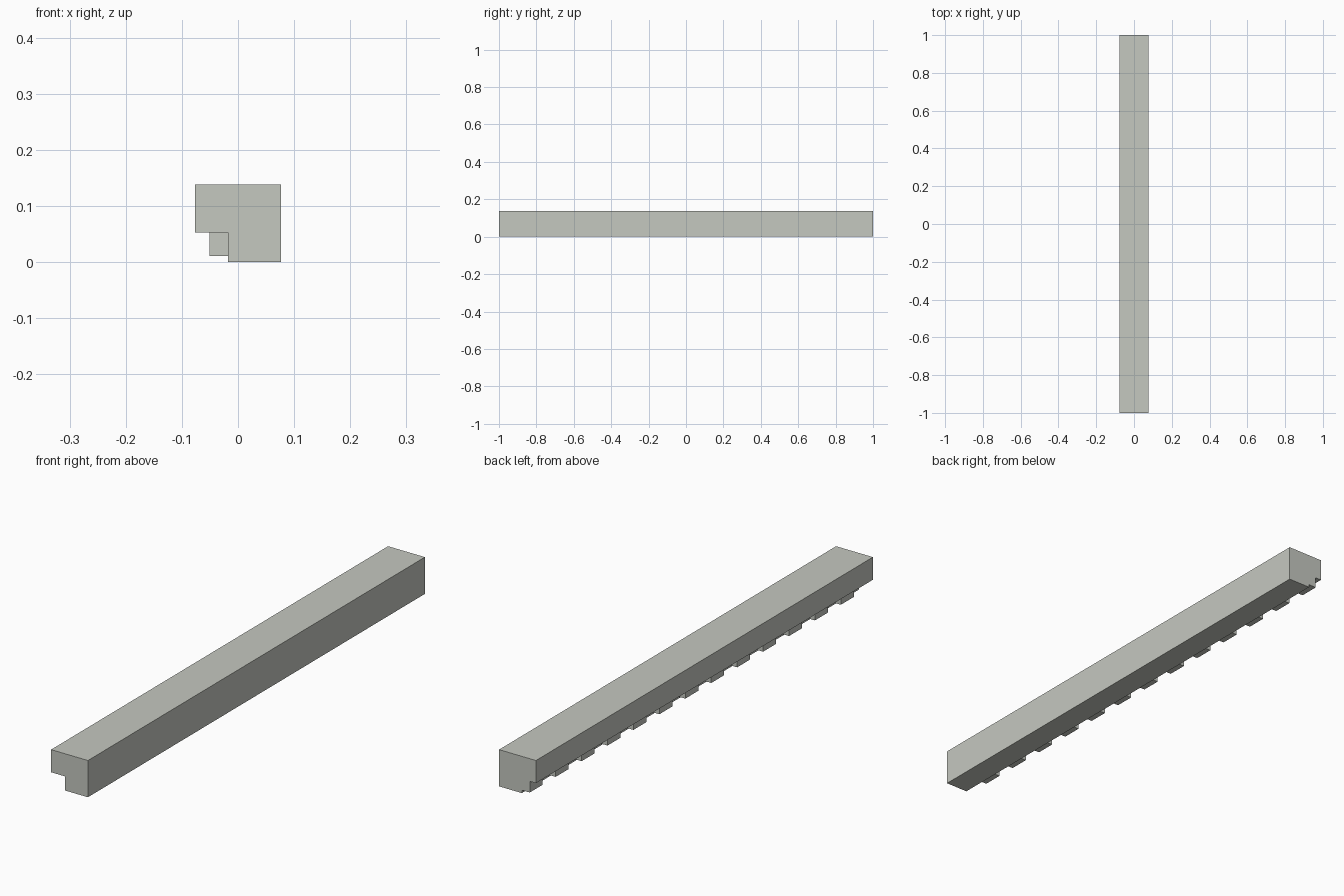
import bpy
import bmesh

if "Cube" in bpy.data.objects:
    bpy.data.objects.remove(bpy.data.objects["Cube"])

LENGTH = 2.0
COUNT = 13
PITCH = LENGTH / COUNT

stone = bpy.data.materials.new("pale grey stone")
stone.diffuse_color = (0.56, 0.58, 0.53, 1.0)
stone.use_nodes = True
stone.node_tree.nodes["Principled BSDF"].inputs["Base Color"].default_value = stone.diffuse_color


def extrude_profile(name, profile, y0, y1):
    """Extrude an (x, z) outline along y from y0 to y1."""
    bm = bmesh.new()
    face = bm.faces.new([bm.verts.new((x, y0, z)) for x, z in profile])
    result = bmesh.ops.extrude_face_region(bm, geom=[face])
    moved = [v for v in result["geom"] if isinstance(v, bmesh.types.BMVert)]
    bmesh.ops.translate(bm, verts=moved, vec=(0, y1 - y0, 0))
    bmesh.ops.recalc_face_normals(bm, faces=bm.faces)
    mesh = bpy.data.meshes.new(name)
    bm.to_mesh(mesh)
    bm.free()
    mesh.materials.append(stone)
    obj = bpy.data.objects.new(name, mesh)
    bpy.context.collection.objects.link(obj)
    return obj


# Main moulding: a square bar with a step cut under its left side
extrude_profile("cornice_bar", [
    (-0.0765, 0.138), (-0.0765, 0.053), (-0.018, 0.053),
    (-0.018, 0.0), (0.0765, 0.0), (0.0765, 0.138),
], -LENGTH / 2, LENGTH / 2)

# Row of dentil blocks in the step, starting flush with the back end
block = [(-0.051, 0.011), (-0.018, 0.011), (-0.018, 0.053), (-0.051, 0.053)]
for i in range(COUNT):
    y_back = LENGTH / 2 - i * PITCH
    extrude_profile(f"dentil_{i + 1:02d}", block, y_back - PITCH / 2, y_back)
